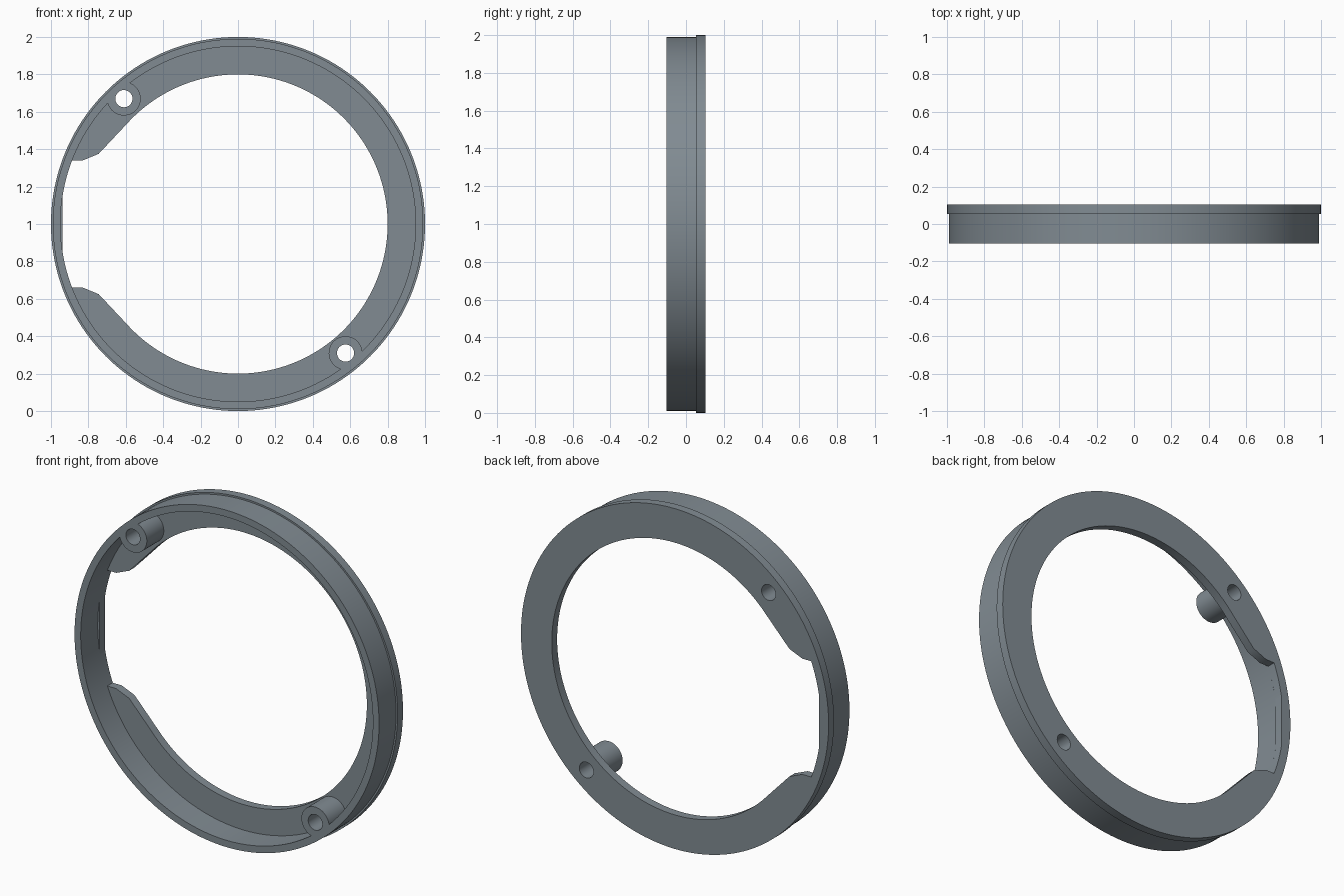
import bpy, bmesh, math
from mathutils import Vector
from mathutils.geometry import tessellate_polygon

if "Cube" in bpy.data.objects:
    bpy.data.objects.remove(bpy.data.objects["Cube"])

FRONT, STEP, BACK = -0.104, 0.054, 0.104
R_WALL_IN, R_WALL_OUT, R_LIP, R_OPEN = 0.95, 0.99, 1.0, 0.80
BOSS_R, HOLE_R = 0.09, 0.046
BOSSES = [(0.575, -0.69), (-0.61, 0.67)]      # relative to the ring centre

grey = bpy.data.materials.new("slate grey")
grey.diffuse_color = (0.22, 0.26, 0.29, 1)
grey.use_nodes = True
grey.node_tree.nodes["Principled BSDF"].inputs["Base Color"].default_value = grey.diffuse_color


def arc(r, a0, a1, n, cx=0, cz=0):
    return [(cx + r * math.cos(a0 + (a1 - a0) * i / n),
             cz + r * math.sin(a0 + (a1 - a0) * i / n)) for i in range(n + 1)]


def circle(r, n, cx=0, cz=0):
    return arc(r, 0, 2 * math.pi, n, cx, cz)[:-1]


def extrude_outline(name, loops, y0, y1):
    """Solid from an outer outline and holes, drawn in x/z."""
    bm = bmesh.new()
    rings = [[[bm.verts.new((x, y, z + 1)) for x, z in lp] for lp in loops]
             for y in (y0, y1)]
    tris = tessellate_polygon([[Vector((x, z, 0)) for x, z in lp] for lp in loops])
    for side in rings:
        flat = [v for lp in side for v in lp]
        for t in tris:
            bm.faces.new([flat[i] for i in t])
    for a, b in zip(*rings):
        for i in range(len(a)):
            j = (i + 1) % len(a)
            bm.faces.new((a[i], a[j], b[j], b[i]))
    bmesh.ops.recalc_face_normals(bm, faces=bm.faces)
    for f in bm.faces:
        f.smooth = True
    for e in bm.edges:
        e.smooth = e.calc_face_angle(0) < math.radians(25)
    me = bpy.data.meshes.new(name)
    bm.to_mesh(me)
    bm.free()
    me.materials.append(grey)
    ob = bpy.data.objects.new(name, me)
    bpy.context.collection.objects.link(ob)
    return ob


# screw holes run through both parts
holes = [circle(HOLE_R, 32, x, z) for x, z in BOSSES]

# wall: inner outline is a circle interrupted by the two screw bosses
info = []
for x, z in BOSSES:
    d, b = math.hypot(x, z), math.atan2(z, x)
    phi = math.acos((R_WALL_IN**2 - d * d - BOSS_R**2) / (2 * d * BOSS_R))
    info.append((x, z, b, phi, math.asin(BOSS_R * math.sin(phi) / R_WALL_IN)))
inner = []
for k in range(2):
    x, z, b, phi, a = info[k]
    nb, na = info[1 - k][2], info[1 - k][4]
    if nb < b:
        nb += 2 * math.pi
    inner += arc(BOSS_R, b - phi, b + phi - 2 * math.pi, 32, x, z)
    inner += arc(R_WALL_IN, b + a, nb - na, 72)[1:-1]
extrude_outline("wall_with_bosses", [circle(R_WALL_OUT, 160), inner] + holes, FRONT, STEP)

# back plate: round opening with a mirrored notch on the left
a_open = math.atan2(0.53, -0.60)
a_notch = math.pi - math.asin(0.34 / R_WALL_IN)
a_flat = math.pi - math.asin(0.15 / R_WALL_IN)
upper = [(-0.745, 0.375), (-0.83, 0.34)] + arc(R_WALL_IN, a_notch, a_flat, 10)
lower = [(x, -z) for x, z in reversed(upper)]
opening = arc(R_OPEN, -a_open, a_open, 120) + upper + lower
extrude_outline("back_plate", [circle(R_LIP, 160), opening] + holes, STEP, BACK)
